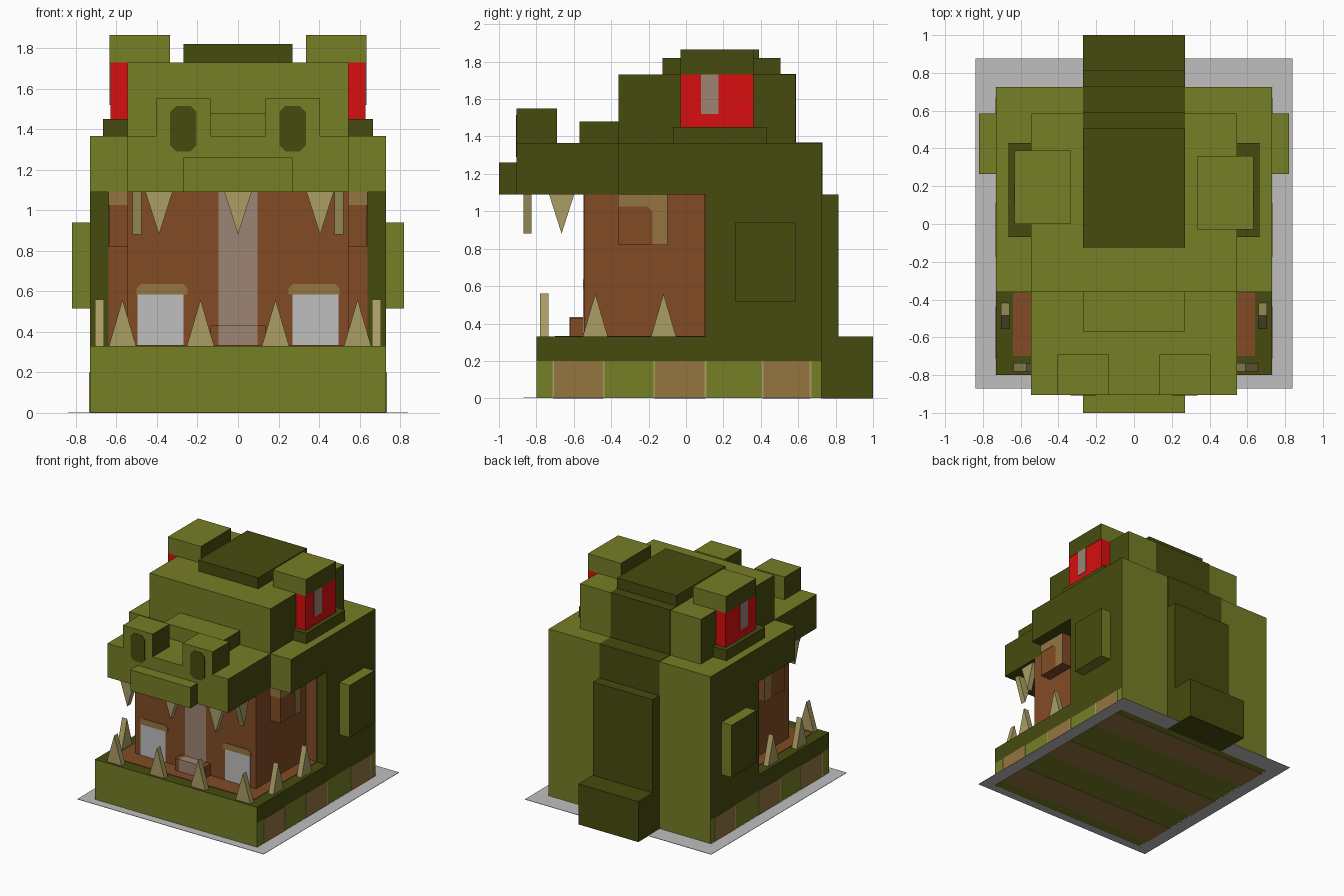
import bpy, bmesh
from mathutils import Vector

cube = bpy.data.objects.get("Cube")
if cube:
    bpy.data.objects.remove(cube, do_unlink=True)


def material(name, rgb):
    lin = [((c / 255 + 0.055) / 1.055) ** 2.4 if c > 10 else c / 255 / 12.92 for c in rgb]
    m = bpy.data.materials.new(name)
    m.use_nodes = True
    m.diffuse_color = (*lin, 1)
    bsdf = m.node_tree.nodes["Principled BSDF"]
    bsdf.inputs["Base Color"].default_value = (*lin, 1)
    bsdf.inputs["Roughness"].default_value = 0.9
    return m


OLIVE = material("olive green", (118, 126, 37))
DARK = material("dark green", (70, 75, 14))
BROWN = material("mouth brown", (130, 75, 37))
TAN = material("tan", (149, 117, 64))
TOOTH = material("tooth ivory", (170, 158, 100))
TAUPE = material("taupe", (158, 132, 117))
WHITE = material("pale grey", (191, 191, 191))
RED = material("eye red", (216, 14, 16))

SKIN = {"": OLIVE, "side": DARK}                      # green with dark flanks
JAW = {"": OLIVE, "side": DARK, "bottom": DARK}
RIM = {"": OLIVE, "side": DARK, "top": DARK, "bottom": DARK}


def direction(n):
    if abs(n.x) > 0.7:
        return "side"
    if abs(n.z) > 0.7:
        return "top" if n.z > 0 else "bottom"
    return "front" if n.y < 0 else "back"


def finish(name, bm, colour):
    """Make the object; colour is a material or a direction rule."""
    rule = colour if isinstance(colour, dict) else {"": colour}
    bmesh.ops.recalc_face_normals(bm, faces=bm.faces)
    bm.normal_update()
    me = bpy.data.meshes.new(name)
    mats = list(dict.fromkeys(rule.values()))
    for m in mats:
        me.materials.append(m)
    for f in bm.faces:
        f.material_index = mats.index(rule.get(direction(f.normal), rule[""]))
    bm.to_mesh(me)
    bm.free()
    ob = bpy.data.objects.new(name, me)
    bpy.context.collection.objects.link(ob)
    return ob


def box(name, x, y, z, colour):
    bm = bmesh.new()
    bmesh.ops.create_cube(bm, size=1)
    for v in bm.verts:
        v.co = Vector([(r[0] + r[1]) / 2 + c * (r[1] - r[0]) for r, c in zip((x, y, z), v.co)])
    return finish(name, bm, colour)


def prism(name, outline, axis, a, b, colour):
    """Extrude an outline of (horizontal, z) points along x or y."""
    bm = bmesh.new()
    put = (lambda h, z, d: (h, d, z)) if axis == "y" else (lambda h, z, d: (d, h, z))
    face = bm.faces.new([bm.verts.new(put(h, z, a)) for h, z in outline])
    ext = bmesh.ops.extrude_face_region(bm, geom=[face])["geom"]
    bmesh.ops.translate(bm, vec=put(0, 0, b - a),
                        verts=[g for g in ext if isinstance(g, bmesh.types.BMVert)])
    return finish(name, bm, colour)


def octagon(x0, x1, z0, z1, c):
    return [(x0 + c, z0), (x1 - c, z0), (x1, z0 + c), (x1, z1 - c),
            (x1 - c, z1), (x0 + c, z1), (x0, z1 - c), (x0, z0 + c)]


def mir(s, a, b):
    return (a, b) if s > 0 else (-b, -a)


def tooth(name, axis, centre, root, tip, a, b):
    prism(name, [(centre - 0.067, root), (centre + 0.067, root), (centre, tip)], axis, a, b, TOOTH)


# Lower jaw with banded belly
box("lower_jaw", (-.73, .73), (-.8, .725), (.2, .33), RIM)
box("belly", (-.73, .73), (-.8, .725), (.003, .2), OLIVE)
for i, (y0, y1) in enumerate([(-.71, -.44), (-.17, .105), (.41, .665)]):
    box(f"belly_band_{i}", (-.733, .733), (y0, y1), (0, .2), TAN)
    for k, y in enumerate((y0, y1)):
        box(f"belly_band_edge_{i}_{k}", (-.734, .734), (y - .005, y + .005), (.004, .2), TOOTH)

# Ground border, a flat frame of four strips
box("ground_front", (-.84, .84), (-.87, -.8), (.002, .005), WHITE)
box("ground_back", (-.84, .84), (.725, .875), (.002, .005), WHITE)
for s, side in ((1, "left"), (-1, "right")):
    box(f"ground_{side}", mir(s, .734, .84), (-.8, .725), (.002, .005), WHITE)

# Body, upper jaw and head
box("body", (-.73, .73), (.105, .725), (.33, 1.09), {"": OLIVE, "side": DARK, "front": DARK})
box("upper_body", (-.73, .73), (-.36, .725), (1.09, 1.365), JAW)
box("snout", (-.545, .545), (-.905, -.36), (1.09, 1.365), JAW)
box("upper_lip", (-.27, .27), (-1, -.905), (1.09, 1.26), JAW)
box("snout_bridge", (-.27, .27), (-.57, -.36), (1.365, 1.48), SKIN)
box("head", (-.545, .545), (-.36, .585), (1.365, 1.73), SKIN)

# Dark ridge from crown to tail
box("crown_plate", (-.27, .27), (-.125, .505), (1.73, 1.82), DARK)
box("head_top_stripe", (-.27, .27), (.505, .589), (1.73, 1.734), DARK)
box("head_back_stripe", (-.27, .27), (.585, .589), (1.365, 1.73), DARK)
box("body_top_stripe", (-.27, .27), (.589, .729), (1.365, 1.369), DARK)
box("body_back_stripe", (-.27, .27), (.725, .729), (1.09, 1.365), DARK)
box("back_ridge", (-.27, .27), (.725, .815), (.33, 1.09), DARK)
box("tail", (-.27, .27), (.725, 1), (0, .33), DARK)

# Mouth interior
box("throat", (-.545, .545), (-.545, .105), (.33, 1.09), BROWN)
box("mouth_back_wall", (-.64, .64), (.1, .105), (.33, 1.09), BROWN)
box("mouth_floor", (-.64, .64), (-.7, .105), (.33, .334), BROWN)
box("throat_stripe", (-.095, .095), (-.549, -.545), (.33, 1.09), TAUPE)
box("tongue", (-.135, .135), (-.62, -.545), (.33, .43), BROWN)
box("tongue_stripe", (-.095, .095), (-.624, -.545), (.334, .434), TAUPE)

# Front teeth
for i, x in enumerate((-.57, -.185, .185, .59)):
    tooth(f"lower_front_tooth_{i}", "y", x, .33, .56, -.78, -.735)
for i, x in enumerate((-.39, 0, .405)):
    tooth(f"upper_front_tooth_{i}", "y", x, 1.09, .88, -.87, -.825)

# Paired details
for s, side in ((1, "left"), (-1, "right")):
    # Side teeth
    for i, y in enumerate((-.485, -.12)):
        tooth(f"lower_side_tooth_{side}_{i}", "x", y, .33, .56, *mir(s, .66, .705))
    tooth(f"upper_side_tooth_{side}", "x", -.665, 1.09, .88, *mir(s, .475, .52))

    # Pale throat patches with tan caps
    box(f"throat_patch_{side}", mir(s, .27, .495), (-.55, -.545), (.33, .585), WHITE)
    x0, x1 = mir(s, .25, .5)
    prism(f"throat_patch_cap_{side}",
          [(x0, .585), (x1, .585), (x1, .615), (x1 - .02, .635), (x0 + .02, .635), (x0, .615)],
          "y", -.551, -.545, TAN)

    # Cheek hinge with tan border
    box(f"cheek_{side}", mir(s, .545, .637), (-.36, -.1), (.82, 1.09), BROWN)
    box(f"cheek_top_band_{side}", mir(s, .545, .64), (-.364, -.1), (1.025, 1.09), TAN)
    prism(f"cheek_rear_band_{side}",
          [(-.1, .82), (-.1, 1.025), (-.21, 1.025), (-.18, 1.0), (-.18, .82)],
          "x", *mir(s, .637, .64), TAN)

    # Nostrils
    x0, x1 = mir(s, .135, .405)
    box(f"nostril_block_{side}", (x0, x1), (-.905, -.69), (1.365, 1.55), SKIN)
    prism(f"nostril_{side}", octagon(*mir(s, .205, .335), 1.29, 1.515, .03),
          "y", -.909, -.905, DARK)

    # Eyes, set slightly further back on the right
    dy = 0 if s > 0 else .03
    box(f"eyelid_{side}", mir(s, .5, .665), (-.07, .43), (1.365, 1.45), DARK)
    box(f"eye_{side}", mir(s, .5, .63), (-.03 + dy, .36 + dy), (1.45, 1.73), RED)
    box(f"pupil_{side}", mir(s, .63, .634), (.08 + dy, .175 + dy), (1.52, 1.73), TAUPE)
    box(f"brow_{side}", mir(s, .335, .633), (-.03 + dy, .36 + dy), (1.73, 1.865), SKIN)

    # Side flaps
    box(f"side_flap_{side}", mir(s, .73, .82), (.265, .585), (.515, .94), SKIN)
